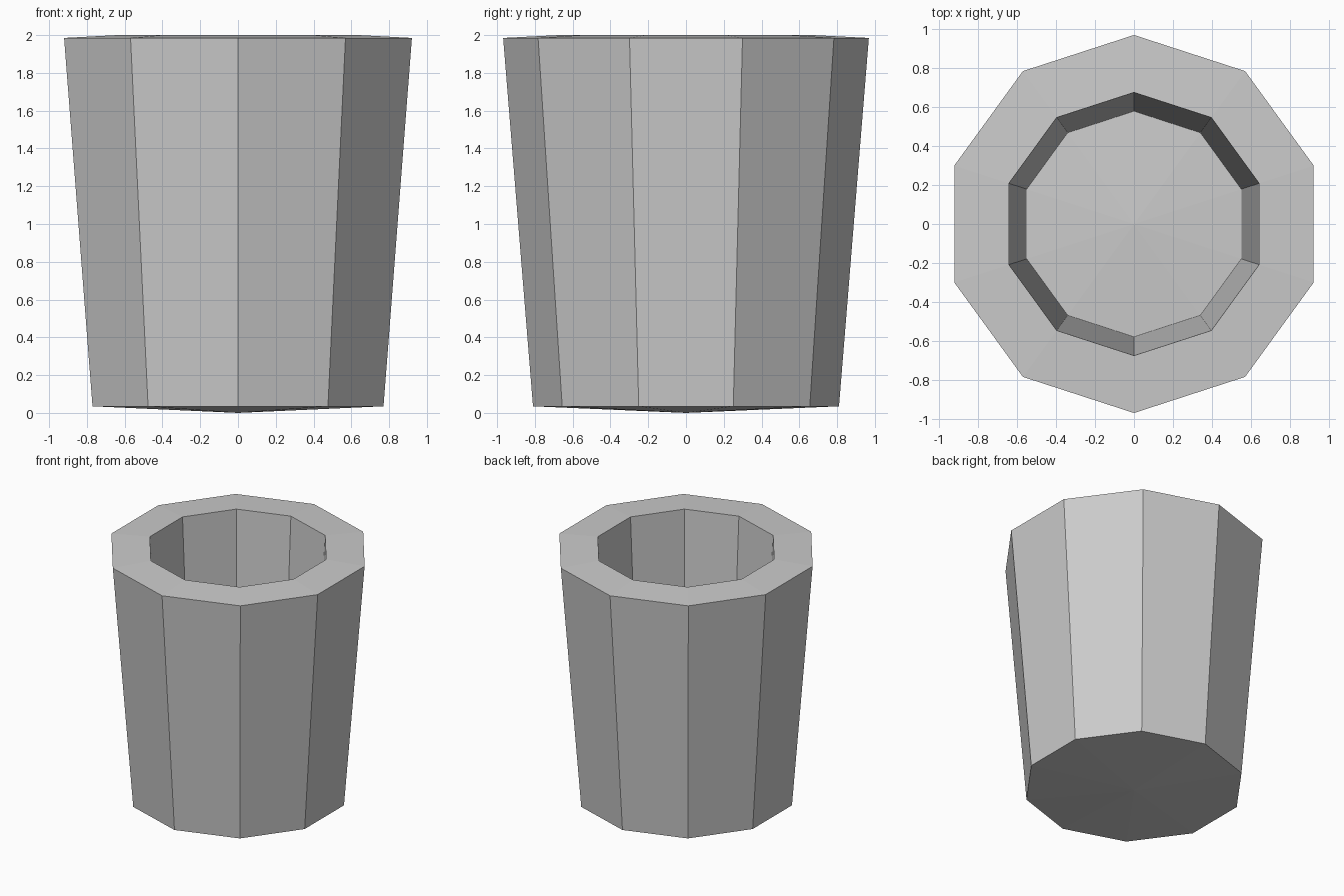
import bpy, bmesh, math

if "Cube" in bpy.data.objects:
    bpy.data.objects.remove(bpy.data.objects["Cube"])

SIDES = 10

# Profile (radius, height) from the bottom centre, up the outside, over the rim, down to the inner floor
PROFILE = [(0, 0.0), (0.81, 0.035), (0.968, 1.985), (0.674, 2.0), (0.578, 0.2), (0, 0.23)]


def ring(bm, r, z):
    if r == 0:
        return [bm.verts.new((0, 0, z))] * SIDES
    return [bm.verts.new((r * math.cos(a), r * math.sin(a), z))
            for a in (math.pi / 2 + math.tau * i / SIDES for i in range(SIDES))]


# Ten-sided tapered pot with thick rim and hollow inside
bm = bmesh.new()
rings = [ring(bm, r, z) for r, z in PROFILE]
for low, high in zip(rings, rings[1:]):
    for i in range(SIDES):
        j = (i + 1) % SIDES
        corners = dict.fromkeys((low[i], low[j], high[j], high[i]))
        bm.faces.new(list(corners))
bmesh.ops.recalc_face_normals(bm, faces=bm.faces)

mesh = bpy.data.meshes.new("pot")
bm.to_mesh(mesh)
bm.free()
bpy.context.collection.objects.link(bpy.data.objects.new("pot", mesh))
